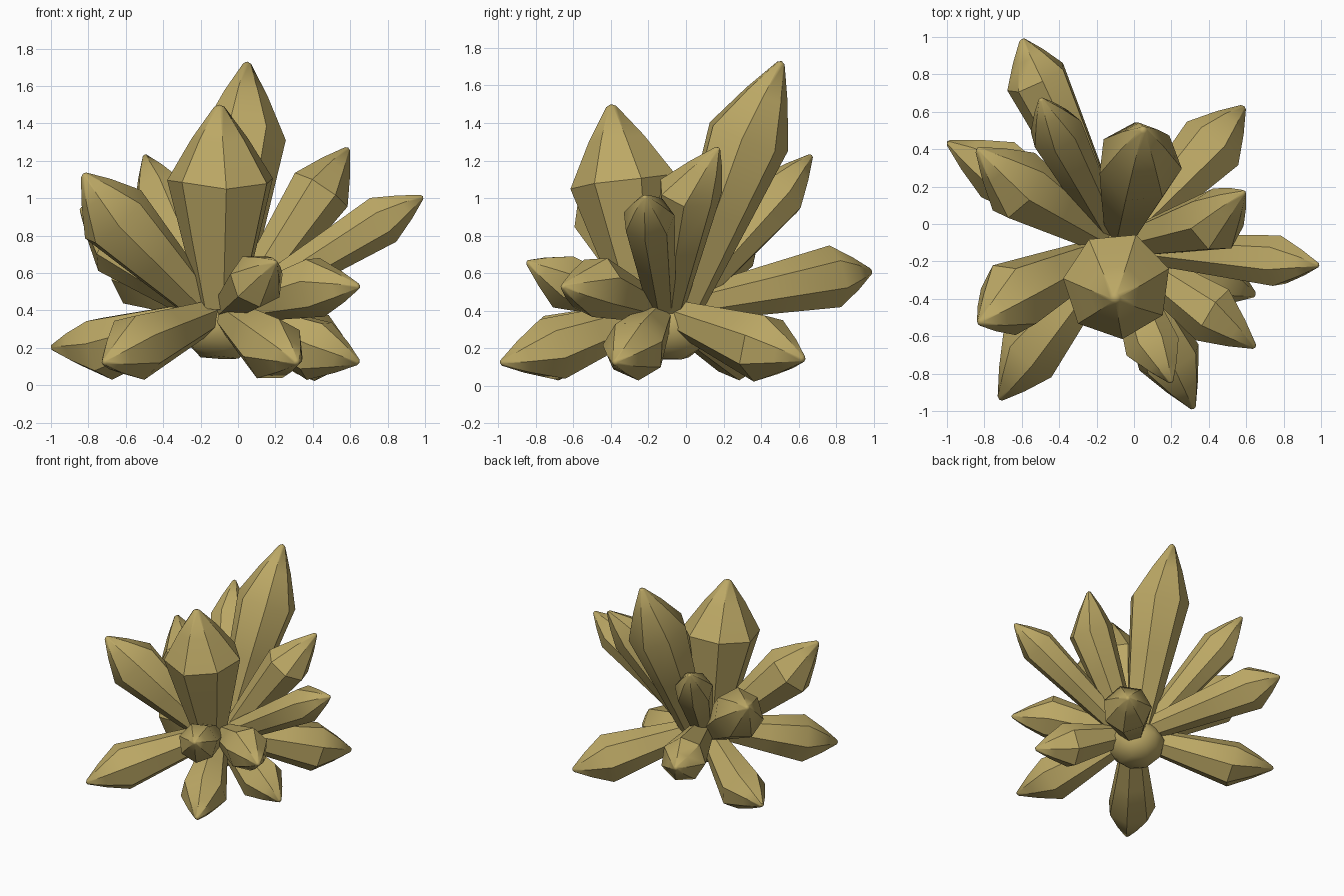
import bpy, bmesh, math, random
from mathutils import Vector

if "Cube" in bpy.data.objects:
    bpy.data.objects.remove(bpy.data.objects["Cube"])

random.seed(4)
ochre = bpy.data.materials.new("ochre crystal")
ochre.diffuse_color = (0.50, 0.39, 0.13, 1)
ochre.use_nodes = True
ochre.node_tree.nodes["Principled BSDF"].inputs["Base Color"].default_value = ochre.diffuse_color
HEART = Vector((-0.09, -0.12, 0))


def finish(bm, name, angle):
    bmesh.ops.recalc_face_normals(bm, faces=bm.faces)
    mesh = bpy.data.meshes.new(name)
    bm.to_mesh(mesh)
    bm.free()
    for p in mesh.polygons:
        p.use_smooth = True
    mesh.set_sharp_from_angle(angle=math.radians(angle))
    mesh.materials.append(ochre)
    ob = bpy.data.objects.new(name, mesh)
    bpy.context.collection.objects.link(ob)
    return ob


def crystal(name, shoulder, tip, radius, sides=7):
    """Flaring faceted shaft growing from the core, widest at the shoulder, with a leaning point."""
    s, t = Vector(shoulder), Vector(tip)
    out = s - HEART
    out.z = 0
    b = HEART + out.normalized() * 0.11
    b.z = 0.37 if s.z < 0.3 else 0.42
    base_radius = 0.04 + radius * 0.28
    axis = (s - b).normalized()
    rot = axis.to_track_quat('Z', 'Y')
    phase = random.uniform(0, math.tau)
    wobble = [random.uniform(-0.12, 0.12) for _ in range(sides)]
    bm = bmesh.new()
    rings = []
    # centre, radius, stagger of each section along the shaft
    for c, r, stagger in ((b, base_radius, 0),
                          (b.lerp(s, 0.55), base_radius + (radius - base_radius) * 0.6, 0),
                          (s, radius * 1.04, 0.25),
                          (s.lerp(t, 0.55), radius * 0.55, 0.1),
                          (s.lerp(t, 0.97), radius * 0.10, 0)):
        ring = []
        for i in range(sides):
            a = phase + math.tau * i / sides
            p = c + rot @ Vector((math.cos(a) * r, math.sin(a) * r, 0))
            ring.append(bm.verts.new(p + axis * (wobble[i] * stagger * 2 * radius)))
        rings.append(ring)
    for lo, hi in zip(rings, rings[1:]):
        for i in range(sides):
            j = (i + 1) % sides
            bm.faces.new((lo[i], lo[j], hi[j], hi[i]))
    bm.faces.new(rings[0][::-1])
    top = bm.verts.new(t)
    for i in range(sides):
        bm.faces.new((rings[-1][i], rings[-1][(i + 1) % sides], top))
    return finish(bm, name + "_crystal", 38)


# tall and upper crystals: shoulder centre, tip, radius
crystal("tall_back", (0.03, 0.33, 1.33), (0.05, 0.51, 1.73), 0.22)
crystal("tall_front", (-0.09, -0.33, 1.10), (-0.10, -0.40, 1.50), 0.28)
crystal("upper_right", (0.44, 0.02, 1.04), (0.59, 0.17, 1.27), 0.165)
crystal("far_right", (0.78, -0.20, 0.89), (0.99, -0.22, 1.01), 0.135)
crystal("upper_left_front", (-0.66, -0.40, 0.90), (-0.83, -0.53, 1.13), 0.195)
crystal("upper_left_back", (-0.63, 0.21, 0.77), (-0.84, 0.40, 0.95), 0.19)
crystal("upper_back", (-0.42, 0.50, 1.02), (-0.50, 0.67, 1.23), 0.14)

# middle crystals
crystal("middle_back", (-0.52, 0.78, 0.58), (-0.60, 0.99, 0.61), 0.165)
crystal("front_right", (0.43, -0.49, 0.53), (0.65, -0.66, 0.53), 0.16)
crystal("front", (0.10, -0.66, 0.56), (0.20, -0.85, 0.66), 0.145)

# low crystals that reach the ground
crystal("low_left", (-0.72, 0.29, 0.20), (-1.0, 0.44, 0.20), 0.17)
crystal("low_right_back", (0.42, 0.42, 0.20), (0.59, 0.63, 0.14), 0.18)
crystal("low_right", (0.42, -0.28, 0.19), (0.65, -0.38, 0.12), 0.165)
crystal("low_front_left", (-0.56, -0.70, 0.20), (-0.72, -0.94, 0.12), 0.175)
crystal("low_front", (0.19, -0.72, 0.19), (0.32, -0.99, 0.12), 0.17)

# lumpy core the crystals grow from
bm = bmesh.new()
bmesh.ops.create_icosphere(bm, subdivisions=2, radius=1)
for v in bm.verts:
    k = random.uniform(0.92, 1.05)
    v.co = Vector((-0.09 + 0.21 * k * v.co.x, -0.09 + 0.22 * k * v.co.y,
                   max(0.14, 0.31 + 0.19 * k * v.co.z)))
finish(bm, "core", 50)
